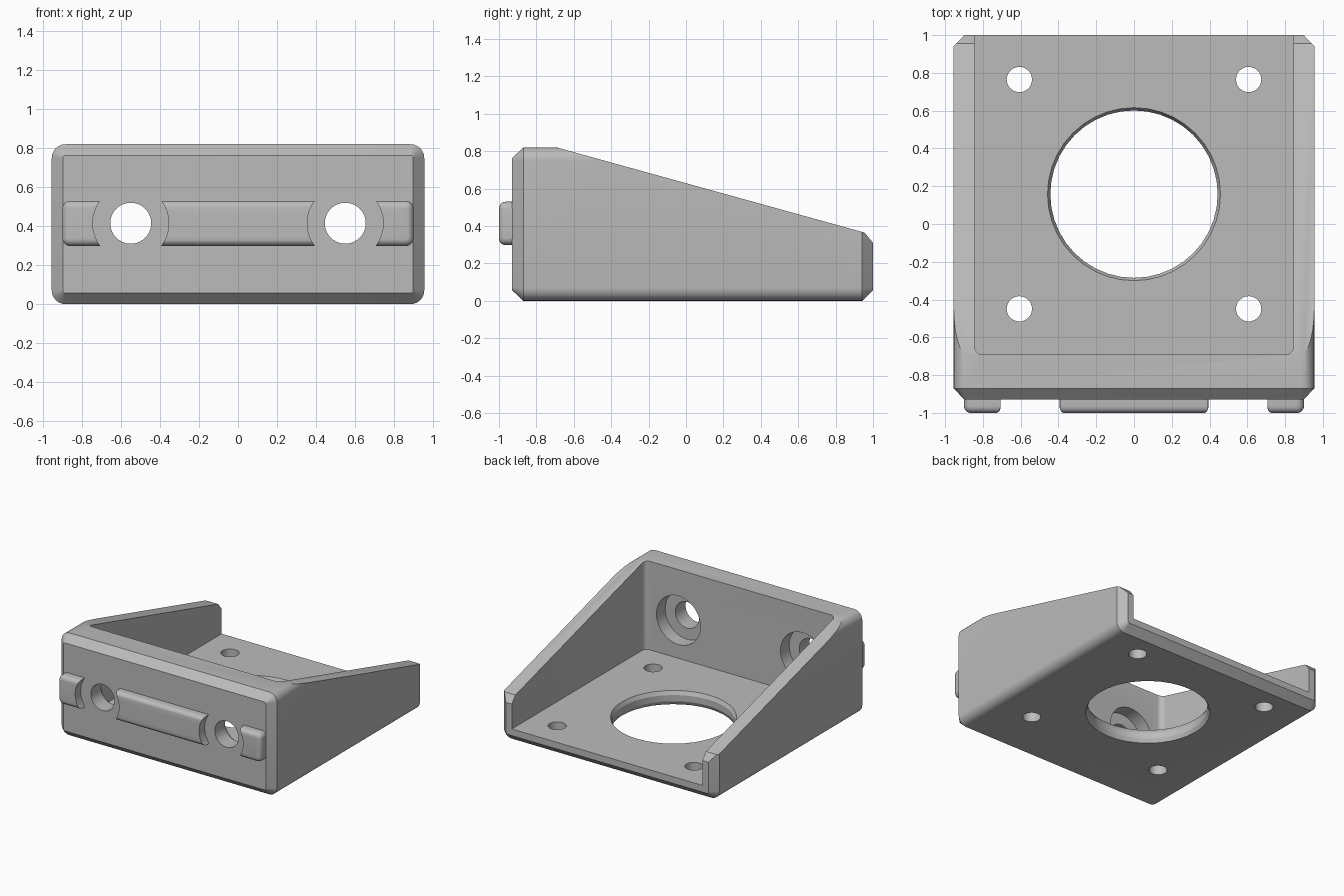
import bpy, bmesh, math

if "Cube" in bpy.data.objects:
    bpy.data.objects.remove(bpy.data.objects["Cube"])

grey = bpy.data.materials.new("mid grey")
grey.use_nodes = True
colour = (0.5, 0.5, 0.5, 1)
grey.diffuse_color = colour
grey.node_tree.nodes["Principled BSDF"].inputs["Base Color"].default_value = colour


def loft(name, rings):
    """Closed solid through rings that have equal point counts."""
    bm = bmesh.new()
    rows = [[bm.verts.new(p) for p in ring] for ring in rings]
    n = len(rows[0])
    for a, b in zip(rows, rows[1:]):
        for i in range(n):
            j = (i + 1) % n
            bm.faces.new((a[i], a[j], b[j], b[i]))
    bm.faces.new(rows[0])
    bm.faces.new(rows[-1][::-1])
    bmesh.ops.recalc_face_normals(bm, faces=bm.faces[:])
    mesh = bpy.data.meshes.new(name)
    bm.to_mesh(mesh)
    bm.free()
    mesh.materials.append(grey)
    obj = bpy.data.objects.new(name, mesh)
    bpy.context.collection.objects.link(obj)
    return obj


def rounded_rect(x0, x1, y0, y1, r, steps=6):
    pts = []
    corners = ((x1 - r, y1 - r), (x0 + r, y1 - r), (x0 + r, y0 + r), (x1 - r, y0 + r))
    for k, (cx, cy) in enumerate(corners):
        for s in range(steps + 1):
            a = math.radians(90 * (k + s / steps))
            pts.append((cx + r * math.cos(a), cy + r * math.sin(a)))
    return pts


def disc(cx, cy, r, n=40):
    return [(cx + r * math.cos(math.tau * i / n), cy + r * math.sin(math.tau * i / n))
            for i in range(n)]


def along_y(pts, y):
    return [(a, y, b) for a, b in pts]


def along_z(pts, z):
    return [(a, b, z) for a, b in pts]


def cut(target, cutter):
    mod = target.modifiers.new("cut", "BOOLEAN")
    mod.operation, mod.solver, mod.object = "DIFFERENCE", "EXACT", cutter
    select(target)
    bpy.ops.object.modifier_apply(modifier=mod.name)
    bpy.data.objects.remove(cutter)


def select(obj):
    bpy.ops.object.select_all(action="DESELECT")
    obj.select_set(True)
    bpy.context.view_layer.objects.active = obj


def smooth(obj):
    select(obj)
    bpy.ops.object.shade_smooth_by_angle(angle=math.radians(20))


# Bracket block: rounded long edges, chamfered at both ends
W, H, C, R = 0.955, 0.82, 0.057, 0.07
outer = rounded_rect(-W, W, 0, H, R)
inner = rounded_rect(-W + C, W - C, C, H - C, R - C)
bracket = loft("bracket", [along_y(inner, -0.93), along_y(outer, -0.87),
                           along_y(outer, 0.942), along_y(inner, 1)])

# Sloping top of the side walls, with a steeper back corner
slope = [(-0.69, H), (0.955, 0.365), (1, 0.31), (1.2, 0.07), (1.2, 1.2), (-0.69, 1.2)]
cut(bracket, loft("slope_cutter", [[(x, y, z) for y, z in slope] for x in (-1.2, 1.2)]))

# Inside pocket, open at the back and top
FLOOR = 0.11
pocket = rounded_rect(-0.845, 0.845, -0.69, 1.3, 0.04)
cut(bracket, loft("pocket_cutter", [along_z(pocket, z) for z in (FLOOR, 1.3)]))

# Large floor opening with chamfered rims
CY = 0.158
steps = ((-0.1, 0.458), (0, 0.458), (0.03, 0.443), (FLOOR - 0.03, 0.443),
         (FLOOR, 0.458), (0.2, 0.458))
cut(bracket, loft("opening_cutter", [along_z(disc(0, CY, r), z) for z, r in steps]))

# Mounting rail on the front
BOLT_X, BOLT_Z = 0.55, 0.415
rail_rect = rounded_rect(-0.9, 0.9, 0.298, 0.53, 0.04)
rail = loft("front_rail", [along_y(rail_rect, y) for y in (-1, -0.85)])
bevel = rail.modifiers.new("round", "BEVEL")
bevel.width, bevel.segments = 0.035, 5
bevel.limit_method, bevel.angle_limit = "ANGLE", math.radians(50)
select(rail)
bpy.ops.object.modifier_apply(modifier=bevel.name)

for side in (-1, 1):
    # Floor screw holes
    for dy in (-0.607, 0.607):
        hole = disc(side * 0.607, CY + dy, 0.067, 28)
        cut(bracket, loft("screw_cutter", [along_z(hole, z) for z in (-0.1, 0.2)]))
    # Wall bolt holes, counterbored from inside, with clearance through the rail
    bolt = disc(side * BOLT_X, BOLT_Z, 0.105)
    head = disc(side * BOLT_X, BOLT_Z, 0.195)
    cut(bracket, loft("bolt_cutter", [along_y(bolt, y) for y in (-1.2, -0.6)]))
    cut(bracket, loft("head_cutter", [along_y(head, y) for y in (-0.8, -0.6)]))
    cut(rail, loft("clearance_cutter", [along_y(head, y) for y in (-1.2, -0.7)]))

smooth(bracket)
smooth(rail)
